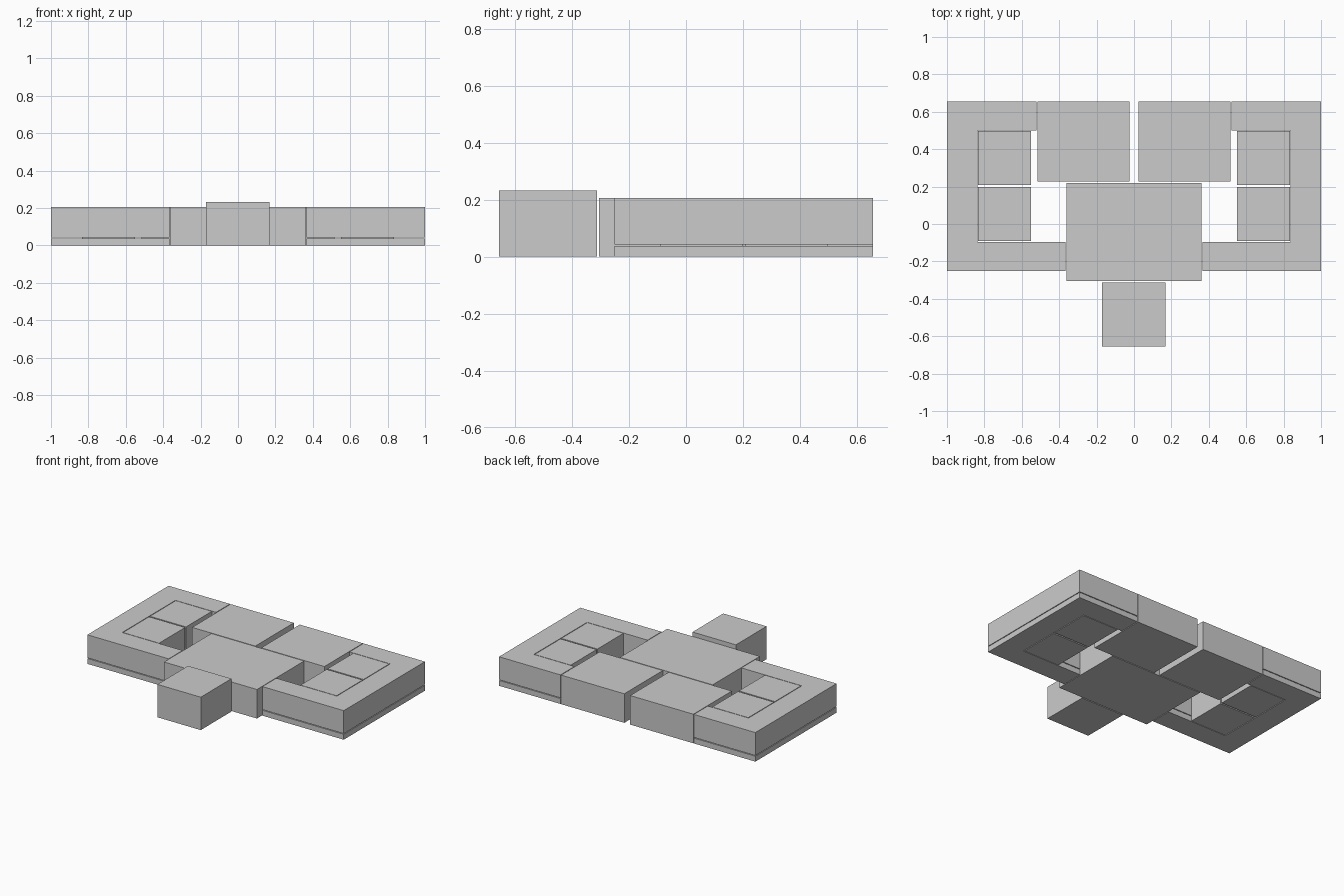
import bpy, bmesh

if "Cube" in bpy.data.objects:
    bpy.data.objects.remove(bpy.data.objects["Cube"])


def prism(name, outline, z0, z1):
    """Extrude a flat outline between two heights."""
    bm = bmesh.new()
    face = bm.faces.new([bm.verts.new((x, y, z0)) for x, y in outline])
    ext = bmesh.ops.extrude_face_region(bm, geom=[face])
    verts = [g for g in ext["geom"] if isinstance(g, bmesh.types.BMVert)]
    bmesh.ops.translate(bm, verts=verts, vec=(0, 0, z1 - z0))
    bmesh.ops.recalc_face_normals(bm, faces=bm.faces)
    mesh = bpy.data.meshes.new(name)
    bm.to_mesh(mesh)
    bm.free()
    obj = bpy.data.objects.new(name, mesh)
    bpy.context.collection.objects.link(obj)
    return obj


def block(name, x0, x1, y0, y1, z1, z0=0.0):
    return prism(name, [(x0, y0), (x1, y0), (x1, y1), (x0, y1)], z0, z1)


H = 0.205

# Central blocks
block("front_block", -0.17, 0.168, -0.655, -0.313, 0.232)
block("centre_block", -0.362, 0.362, -0.306, 0.22, H)

for side, s in (("left", -1), ("right", 1)):
    # Rear block on each side of the middle gap
    block(side + "_rear_block", s * 0.023, s * 0.516, 0.226, 0.655, H)

    # C-shaped surround: thin base slab with the main body on top
    c_shape = [(s * x, y) for x, y in (
        (0.366, -0.25), (1.0, -0.25), (1.0, 0.655), (0.521, 0.655),
        (0.521, 0.5), (0.838, 0.5), (0.838, -0.095), (0.366, -0.095))]
    prism(side + "_surround_base", c_shape, 0.0, 0.038)
    prism(side + "_surround_body", c_shape, 0.043, H)

    # Two inner blocks nested in the surround
    block(side + "_inner_block_rear", s * 0.552, s * 0.833, 0.209, 0.496, H)
    block(side + "_inner_block_front", s * 0.552, s * 0.833, -0.091, 0.199, H)
